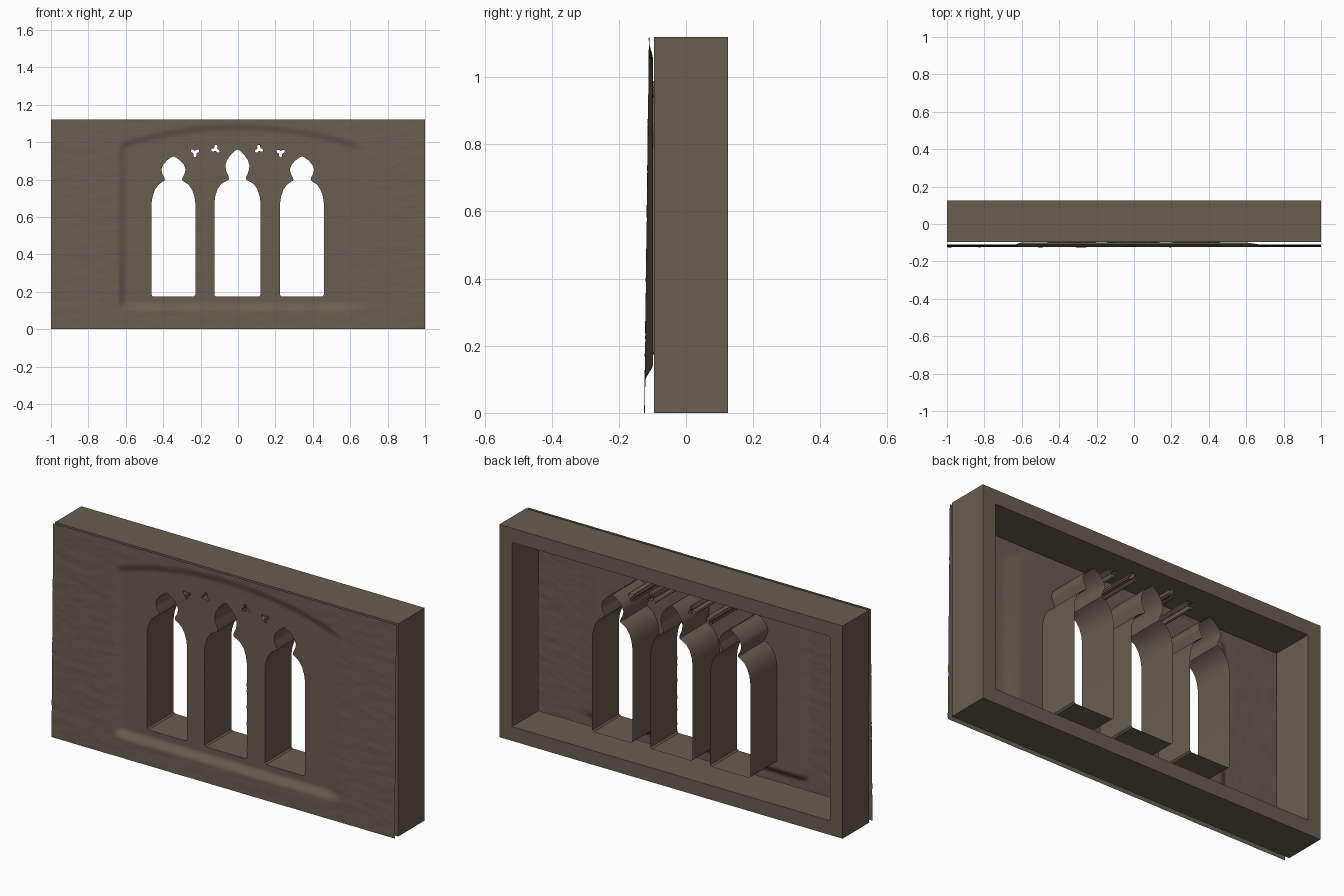
import bpy, bmesh, math
from mathutils import Vector, noise

if "Cube" in bpy.data.objects:
    bpy.data.objects.remove(bpy.data.objects["Cube"])

W, H = 1.0, 1.12          # half width, height
BACK, FRONT = 0.125, -0.095

stone = bpy.data.materials.new("brown stone")
stone.diffuse_color = (0.138, 0.112, 0.080, 1)
stone.use_nodes = True
stone.node_tree.nodes["Principled BSDF"].inputs["Base Color"].default_value = stone.diffuse_color


def make_object(name, bm):
    mesh = bpy.data.meshes.new(name)
    bm.to_mesh(mesh)
    bm.free()
    mesh.materials.append(stone)
    ob = bpy.data.objects.new(name, mesh)
    bpy.context.collection.objects.link(ob)
    return ob


def smooth(ob, degrees):
    bpy.ops.object.select_all(action='DESELECT')
    ob.select_set(True)
    bpy.context.view_layer.objects.active = ob
    bpy.ops.object.shade_smooth_by_angle(angle=math.radians(degrees))


def step(a, b, v):
    t = max(0.0, min(1.0, (v - a) / (b - a)))
    return t * t * (3 - 2 * t)


# Depth of the stone front: leaning rough wall with a shallow arched recess
def relief(x, z):
    rough = 0.0016 * noise.noise(Vector((x * 9, 3.1, z * 24)))
    rough += 0.0010 * noise.noise(Vector((x * 28, 7.7, z * 50)))
    wall = -0.1235 + 0.0125 * z + rough
    arch = 1.105 - 0.25 * x * x
    mask = (step(-0.645, -0.595, x) * step(0.70, 0.58, x)
            * step(0.095, 0.145, z) * step(arch, arch - 0.05, z))
    y = wall + (-0.0985 + 0.2 * rough - wall) * mask
    return max(-0.125, min(-0.0965, y))


# Lancet outline with an onion-shaped head, counter-clockwise from the front
def lancet(cx, hw, neck, top):
    h = top - neck
    half = [(hw - 0.008, 0.174), (hw, 0.182), (hw, neck - 0.12),
            (hw - 0.005, neck - 0.085), (hw - 0.017, neck - 0.05),
            (hw - 0.036, neck - 0.023), (0.06, neck - 0.008),
            (0.046, neck), (0.047, neck + 0.1 * h), (0.059, neck + 0.26 * h),
            (0.065, neck + 0.45 * h), (0.057, neck + 0.63 * h),
            (0.036, neck + 0.82 * h), (0.013, neck + 0.95 * h)]
    return ([(cx + x, z) for x, z in half] + [(cx, top)]
            + [(cx - x, z) for x, z in reversed(half)])


# Small three-lobed opening
def trefoil(cx, cz, turn):
    pts = []
    for i in range(24):
        a = math.tau * i / 24
        r = 0.017 + 0.009 * math.cos(3 * (a - turn))
        pts.append((cx + r * math.cos(a), cz + r * math.sin(a)))
    return pts


openings = {
    "left_window": lancet(-0.345, 0.117, 0.795, 0.925),
    "middle_window": lancet(-0.003, 0.123, 0.80, 0.962),
    "right_window": lancet(0.342, 0.117, 0.795, 0.925),
    "outer_left_trefoil": trefoil(-0.23, 0.945, 0.5),
    "inner_left_trefoil": trefoil(-0.12, 0.963, 1.4),
    "inner_right_trefoil": trefoil(0.112, 0.963, 1.7),
    "outer_right_trefoil": trefoil(0.228, 0.943, 2.6),
}


def inside(poly, x, z):
    hit = False
    for (x1, z1), (x2, z2) in zip(poly, poly[1:] + poly[:1]):
        if (z1 > z) != (z2 > z) and x < x1 + (z - z1) * (x2 - x1) / (z2 - z1):
            hit = not hit
    return hit


def nearest(poly, x, z):
    p, best = Vector((x, z)), None
    for a, b in zip(poly, poly[1:] + poly[:1]):
        a, b = Vector(a), Vector(b)
        d = b - a
        t = max(0, min(1, (p - a).dot(d) / d.length_squared))
        q = a + d * t
        if best is None or (q - p).length < (best - p).length:
            best = q
    return best


# Stone front sheet: fine grid, openings removed, rims snapped to the outlines
nx, nz = 250, 140
boxes = [(min(p[0] for p in o), max(p[0] for p in o),
          min(p[1] for p in o), max(p[1] for p in o), o) for o in openings.values()]
bm = bmesh.new()
grid = [[bm.verts.new((-W + 2 * W * i / nx, 0, H * j / nz))
         for j in range(nz + 1)] for i in range(nx + 1)]
kept, rim = set(), {}
for i in range(nx):
    for j in range(nz):
        x, z = -W + 2 * W * (i + 0.5) / nx, H * (j + 0.5) / nz
        quad = (grid[i][j], grid[i + 1][j], grid[i + 1][j + 1], grid[i][j + 1])
        hole = next((o for a, b, c, d, o in boxes
                     if a < x < b and c < z < d and inside(o, x, z)), None)
        if hole:
            for v in quad:
                rim[v] = hole
        else:
            bm.faces.new(quad)
            kept.update(quad)
for v, hole in rim.items():
    if v in kept:
        q = nearest(hole, v.co.x, v.co.z)
        v.co.x, v.co.z = q.x, q.y
for v in list(bm.verts):
    if v not in kept:
        bm.verts.remove(v)
for v in bm.verts:
    v.co.y = relief(v.co.x, v.co.z)
sheet = make_object("stone_front", bm)
smooth(sheet, 60)

# Deep reveals running from each opening to the back
for name, outline in openings.items():
    bm = bmesh.new()
    rings = [(bm.verts.new((x, relief(x, z), z)), bm.verts.new((x, BACK, z)))
             for x, z in outline]
    for a, b in zip(rings, rings[1:] + rings[:1]):
        bm.faces.new((a[0], b[0], b[1], a[1]))
    smooth(make_object(name + "_reveal", bm), 35)

# Rectangular frame behind the front, open in the middle
T = 0.075
bm = bmesh.new()


def rect(inset, y):
    return [bm.verts.new((sx * (W - inset), y, inset if low else H - inset))
            for sx, low in ((-1, 1), (1, 1), (1, 0), (-1, 0))]


loops = [rect(0, FRONT), rect(0, BACK), rect(T, BACK), rect(T, FRONT)]
for a, b in zip(loops, loops[1:] + loops[:1]):
    for k in range(4):
        n = (k + 1) % 4
        bm.faces.new((a[k], a[n], b[n], b[k]))
bmesh.ops.recalc_face_normals(bm, faces=bm.faces[:])
make_object("outer_frame", bm)
